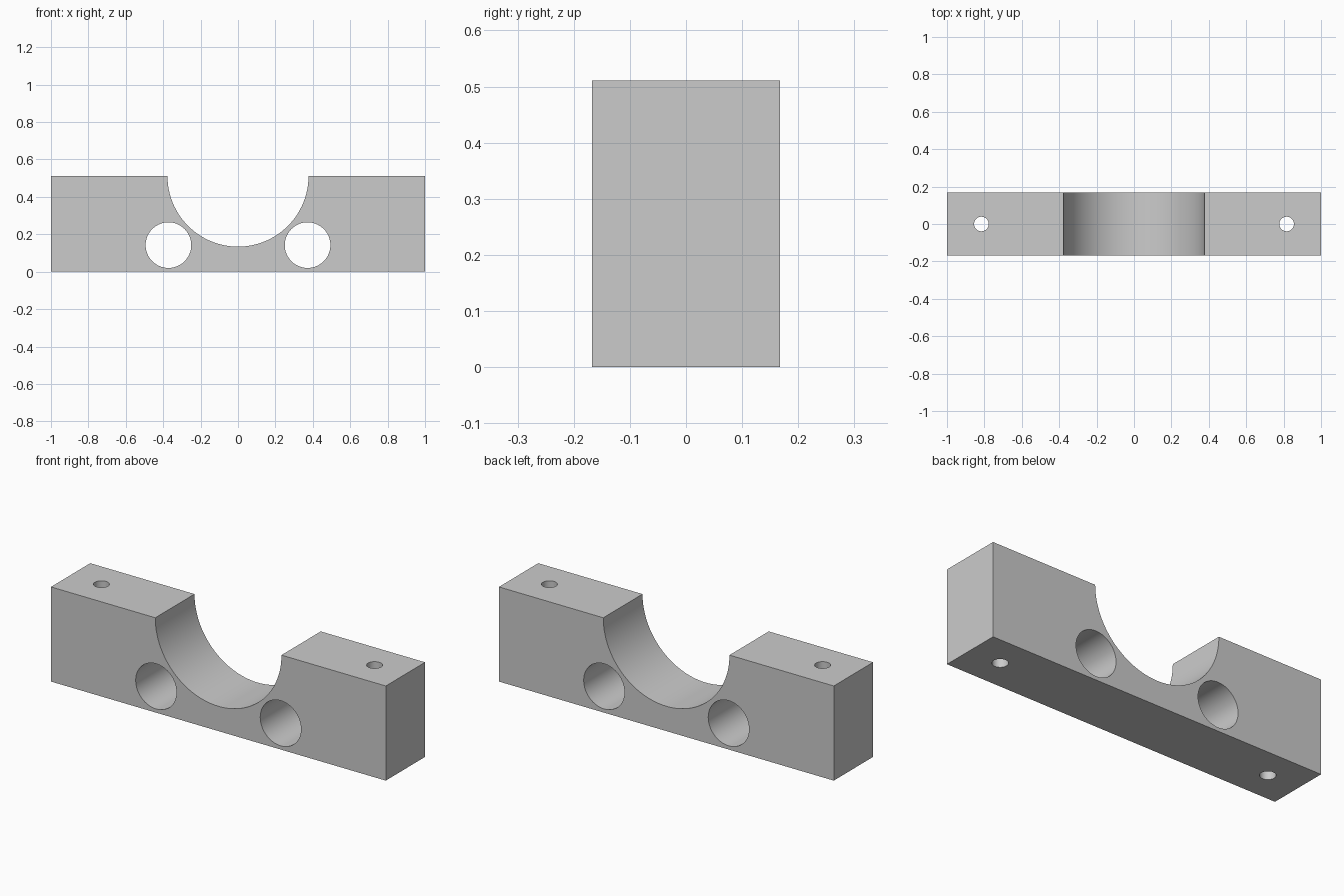
import bpy
import math

if "Cube" in bpy.data.objects:
    bpy.data.objects.remove(bpy.data.objects["Cube"], do_unlink=True)

LENGTH, DEPTH, HEIGHT = 2.0, 0.335, 0.511

# Plain grey material
grey = bpy.data.materials.new("plain_grey")
grey.use_nodes = True
colour = (0.6, 0.6, 0.6, 1)
grey.diffuse_color = colour
grey.node_tree.nodes["Principled BSDF"].inputs["Base Color"].default_value = colour

# Rectangular block
bpy.ops.mesh.primitive_cube_add(size=1, location=(0, 0, HEIGHT / 2))
block = bpy.context.object
block.name = "clamp_block"
block.scale = (LENGTH, DEPTH, HEIGHT)
bpy.ops.object.transform_apply(location=True, rotation=False, scale=True)
block.data.materials.append(grey)


def drill(name, radius, location, along_y, sides):
    """Cut a round hole right through the block."""
    bpy.ops.mesh.primitive_cylinder_add(
        vertices=sides, radius=radius, depth=1.5, location=location,
        rotation=(math.pi / 2 if along_y else 0, 0, 0))
    cutter = bpy.context.object
    cutter.name = name
    cutter.hide_render = True
    cutter.data.materials.append(grey)
    cut = block.modifiers.new(name, "BOOLEAN")
    cut.operation = "DIFFERENCE"
    cut.solver = "EXACT"
    cut.object = cutter
    bpy.context.view_layer.objects.active = block
    bpy.ops.object.modifier_apply(modifier=cut.name)
    bpy.data.objects.remove(cutter, do_unlink=True)


# Half-round saddle in the top
drill("saddle_cutter", 0.377, (0, 0, HEIGHT), True, 128)

# Cross holes below the saddle and bolt holes near the ends
for side in (-1, 1):
    drill("cross_hole_cutter", 0.122, (side * 0.372, 0, 0.142), True, 64)
    drill("bolt_hole_cutter", 0.039, (side * 0.816, 0, HEIGHT / 2), False, 48)

# Smooth bores with crisp rims
bpy.ops.object.select_all(action="DESELECT")
block.select_set(True)
bpy.context.view_layer.objects.active = block
bpy.ops.object.shade_smooth_by_angle(angle=math.radians(30))
